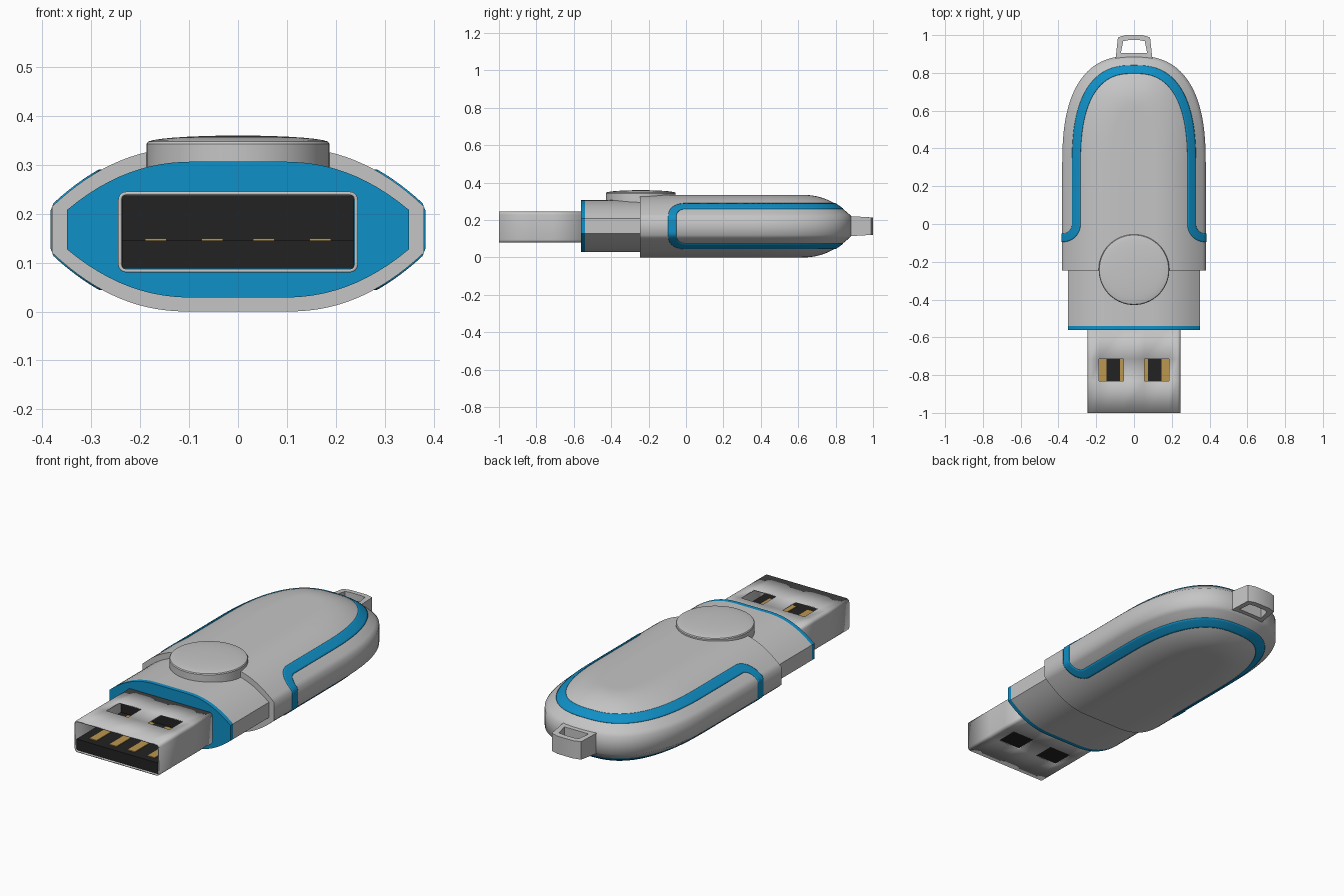
import bpy, bmesh
from math import sin, cos, pi, radians
from mathutils import Vector

if "Cube" in bpy.data.objects:
    bpy.data.objects.remove(bpy.data.objects["Cube"])

MID = 0.1675          # height of the horizontal symmetry plane
CAP_Y, CAP_LEN = 0.3, 0.75
WALL, DOME, FLAT = 0.0475, 0.28, 0.1


def material(name, rgb):
    m = bpy.data.materials.new(name)
    m.use_nodes = True
    m.diffuse_color = (*rgb, 1)
    m.node_tree.nodes["Principled BSDF"].inputs["Base Color"].default_value = (*rgb, 1)
    return m


GREY = material("light grey", (0.56, 0.56, 0.56))
BLUE = material("bright blue", (0.005, 0.28, 0.57))
BLACK = material("black plastic", (0.016, 0.016, 0.016))
GOLD = material("gold contact", (0.50, 0.31, 0.08))


def finish(name, bm, mat, z=0.0, angle=30, mirror=False, solid=None):
    bmesh.ops.remove_doubles(bm, verts=bm.verts, dist=1e-5)
    bmesh.ops.dissolve_degenerate(bm, edges=bm.edges, dist=1e-5)
    bmesh.ops.recalc_face_normals(bm, faces=bm.faces)
    me = bpy.data.meshes.new(name)
    bm.to_mesh(me)
    bm.free()
    me.materials.append(mat)
    ob = bpy.data.objects.new(name, me)
    ob.location.z = z
    bpy.context.collection.objects.link(ob)
    if mirror:
        mod = ob.modifiers.new("Mirror", 'MIRROR')
        mod.use_axis = (True, False, True)
    if solid:
        mod = ob.modifiers.new("Solidify", 'SOLIDIFY')
        mod.thickness, mod.offset = solid
    bpy.ops.object.select_all(action='DESELECT')
    ob.select_set(True)
    bpy.context.view_layer.objects.active = ob
    bpy.ops.object.shade_smooth_by_angle(angle=radians(angle))
    return ob


def skin(bm, rows, closed=False):
    """Join rows of points with quads."""
    grid = [[bm.verts.new(p) for p in row] for row in rows]
    n = len(grid[0])
    for a, b in zip(grid, grid[1:]):
        for i in range(n if closed else n - 1):
            j = (i + 1) % n
            bm.faces.new((a[i], a[j], b[j], b[i]))
    return grid


def dome(t):
    return 1 - (1 - t) ** 2.2


def shell_point(s, v):
    """Point on a quarter of the shell: s runs along the outline, v from side to spine."""
    if s <= CAP_Y:
        rim, spine = Vector((0.38, s, 0)), Vector((FLAT, s, 0))
    else:
        a = min((s - CAP_Y) / CAP_LEN, 1) * pi / 2
        c, k = max(cos(a), 0) ** 0.77, sin(a) ** 0.77
        if c < 1e-4:
            c = 0
        rim = Vector((0.38 * c, CAP_Y + 0.59 * k, 0))
        spine = Vector((FLAT * c, CAP_Y + 0.32 * k, 0))
    if v <= WALL:
        return rim + Vector((0, 0, v))
    t = min((v - WALL) / DOME, 1)
    p = rim.lerp(spine, t)
    p.z = WALL + 0.12 * dome(t)
    p.x *= 1 - max(0, (v - WALL - DOME) / FLAT)
    return p


# Outer shell, one quarter mirrored
cap_steps = [CAP_Y + CAP_LEN * i / 36 for i in range(1, 37)]
s_steps = [-0.245, -0.1, 0.1, CAP_Y] + cap_steps
v_steps = [0, WALL] + [WALL + DOME * i / 16 for i in range(1, 17)] + [WALL + DOME + FLAT]
bm = bmesh.new()
grid = skin(bm, [[shell_point(s, v) for v in v_steps] for s in s_steps])
bm.faces.new(grid[0] + [bm.verts.new((0, -0.245, 0))])
finish("outer_shell", bm, GREY, MID, 50, mirror=True)

# Inlaid blue stripe: rises from the side, turns a corner and follows the rim
V_LINE, S_LINE, R = 0.1225, -0.073, 0.07
path = [(S_LINE, (V_LINE - R) * i / 4, 1, 0) for i in range(4)]
for i in range(13):
    a = pi / 2 * i / 12
    path.append((S_LINE + R - R * cos(a), V_LINE - R + R * sin(a), cos(a), -sin(a)))
path += [(s, V_LINE, 0, -1) for s in [0.1, 0.2, CAP_Y] + cap_steps]
rows = []
for s, v, ds, dv in path:
    offsets = [0.022 * k / 3 for k in range(-3, 4)]
    rows.append([shell_point(s + ds * o, v + dv * o) for o in offsets])
bm = bmesh.new()
skin(bm, rows)
finish("blue_stripe", bm, BLUE, MID, 50, mirror=True, solid=(0.006, 0))


# Inner core and its blue front plate share one section
def section():
    quarter = [(0.35, 0.04)]
    for i in range(1, 13):
        t = i / 12
        quarter.append((0.35 - 0.26 * t, 0.04 + 0.099 * dome(t)))
    top = quarter + [(-x, z) for x, z in reversed(quarter)]
    return top + [(-x, -z) for x, z in top]


def prism(name, y0, y1, mat):
    bm = bmesh.new()
    ends = skin(bm, [[(x, y, z) for x, z in section()] for y in (y0, y1)], closed=True)
    for ring in ends:
        bm.faces.new(ring)
    finish(name, bm, mat, MID)


prism("inner_core", -0.54, -0.2, GREY)
prism("front_plate", -0.562, -0.54, BLUE)

# Domed round pivot button
rings = [(0.187, 0.28), (0.187, 0.343)]
rings += [(0.187 * cos(a), 0.345 + 0.015 * sin(a)) for a in (pi / 2 * i / 8 for i in range(1, 8))]
bm = bmesh.new()
N = 64
rows = [[(r * cos(2 * pi * i / N), r * sin(2 * pi * i / N) - 0.242, z) for i in range(N)]
        for r, z in rings]
ends = skin(bm, rows, closed=True)
bm.faces.new(ends[-1])
bm.faces.new(ends[0])
finish("pivot_button", bm, GREY)

# Metal connector sleeve with two windows on the top and on the bottom
HX, HZ, CR = 0.245, 0.0825, 0.016
half = [(x, HZ) for x in (-0.185, -0.055, 0.055, 0.185)]
for i in range(5):
    a = pi / 2 * (1 - i / 4)
    half.append((HX - CR + CR * cos(a), HZ - CR + CR * sin(a)))
corner = half[4:]
half += [(x, -z) for x, z in reversed(corner)]
loop = half + [(-x, -z) for x, z in half]
bm = bmesh.new()
skin(bm, [[(x, y, z) for x, z in loop] for y in (-1, -0.83, -0.715, -0.55)], closed=True)
windows = []
for f in bm.faces:
    c = f.calc_center_median()
    if -0.83 < c.y < -0.715 and 0.055 < abs(c.x) < 0.185 and abs(c.z) > HZ - 0.001:
        windows.append(f)
bmesh.ops.delete(bm, geom=windows, context='FACES_ONLY')
finish("connector_sleeve", bm, GREY, 0.1625, solid=(0.007, -1))


def box(name, lo, hi, mat):
    bm = bmesh.new()
    bmesh.ops.create_cube(bm, size=1)
    for v in bm.verts:
        v.co = [l if c < 0 else h for c, l, h in zip(v.co, lo, hi)]
    finish(name, bm, mat)


# Plastic tongue, dark back of the socket and four contacts
box("connector_tongue", (-0.237, -0.995, 0.088), (0.237, -0.55, 0.145), BLACK)
box("socket_back", (-0.237, -0.63, 0.088), (0.237, -0.55, 0.237), BLACK)
for i, x in enumerate((-0.168, -0.053, 0.053, 0.168)):
    w = 0.022
    box(f"contact_{i + 1}", (x - w, -0.96, 0.143), (x + w, -0.64, 0.149), GOLD)

# Keyring loop at the back
outer = [(0.098, 0.87), (0.085, 0.988), (0.045, 0.997)]
inner = [(0.07, 0.905), (0.057, 0.968), (0.03, 0.973)]
outer += [(-x, y) for x, y in reversed(outer)]
inner += [(-x, y) for x, y in reversed(inner)]


def loop_row(points, side):
    return [(x, y + 0.003 * (y > 0.99), side * (0.054 - 0.06 * (y - 0.87))) for x, y in points]


bm = bmesh.new()
skin(bm, [loop_row(outer, 1), loop_row(inner, 1), loop_row(inner, -1),
          loop_row(outer, -1), loop_row(outer, 1)], closed=True)
finish("keyring_loop", bm, GREY, MID)
